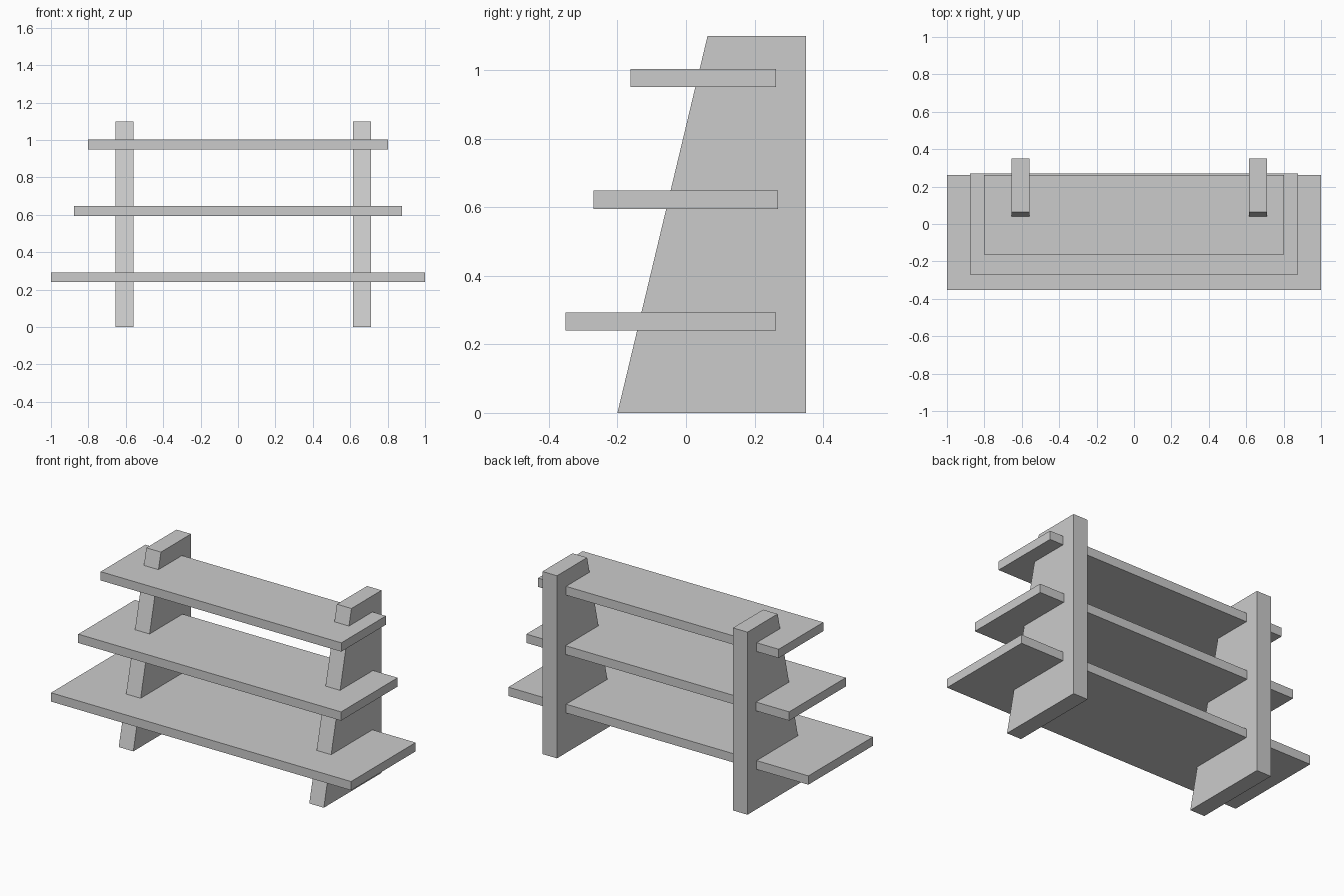
import bpy
import bmesh

cube = bpy.data.objects.get("Cube")
if cube:
    bpy.data.objects.remove(cube, do_unlink=True)

# Single grey finish
grey = bpy.data.materials.new("plain_grey")
grey.use_nodes = True
colour = (0.6, 0.6, 0.6, 1)
grey.diffuse_color = colour
grey.node_tree.nodes["Principled BSDF"].inputs["Base Color"].default_value = colour


def extrude_profile(name, profile, x_min, x_max):
    """Extrude a (y, z) outline along x into a flat-faced solid."""
    bm = bmesh.new()
    face = bm.faces.new([bm.verts.new((x_min, y, z)) for y, z in profile])
    result = bmesh.ops.extrude_face_region(bm, geom=[face])
    moved = [v for v in result["geom"] if isinstance(v, bmesh.types.BMVert)]
    bmesh.ops.translate(bm, verts=moved, vec=(x_max - x_min, 0, 0))
    bmesh.ops.recalc_face_normals(bm, faces=bm.faces)
    mesh = bpy.data.meshes.new(name)
    bm.to_mesh(mesh)
    bm.free()
    mesh.materials.append(grey)
    obj = bpy.data.objects.new(name, mesh)
    bpy.context.collection.objects.link(obj)
    return obj


# Upright supports with a sloping front edge
support_outline = [(-0.2, 0), (0.35, 0), (0.35, 1.1), (0.063, 1.1)]
for name, x in (("right_support", -0.655), ("left_support", 0.615)):
    extrude_profile(name, support_outline, x, x + 0.097)

# Shelves: half width, front, back, underside height
shelves = {
    "lower_shelf": (1.0, -0.352, 0.263, 0.24),
    "middle_shelf": (0.876, -0.27, 0.269, 0.595),
    "upper_shelf": (0.802, -0.162, 0.263, 0.95),
}
thickness = 0.053
for name, (half, front, back, z) in shelves.items():
    top = z + thickness
    outline = [(front, z), (back, z), (back, top), (front, top)]
    extrude_profile(name, outline, -half, half)
